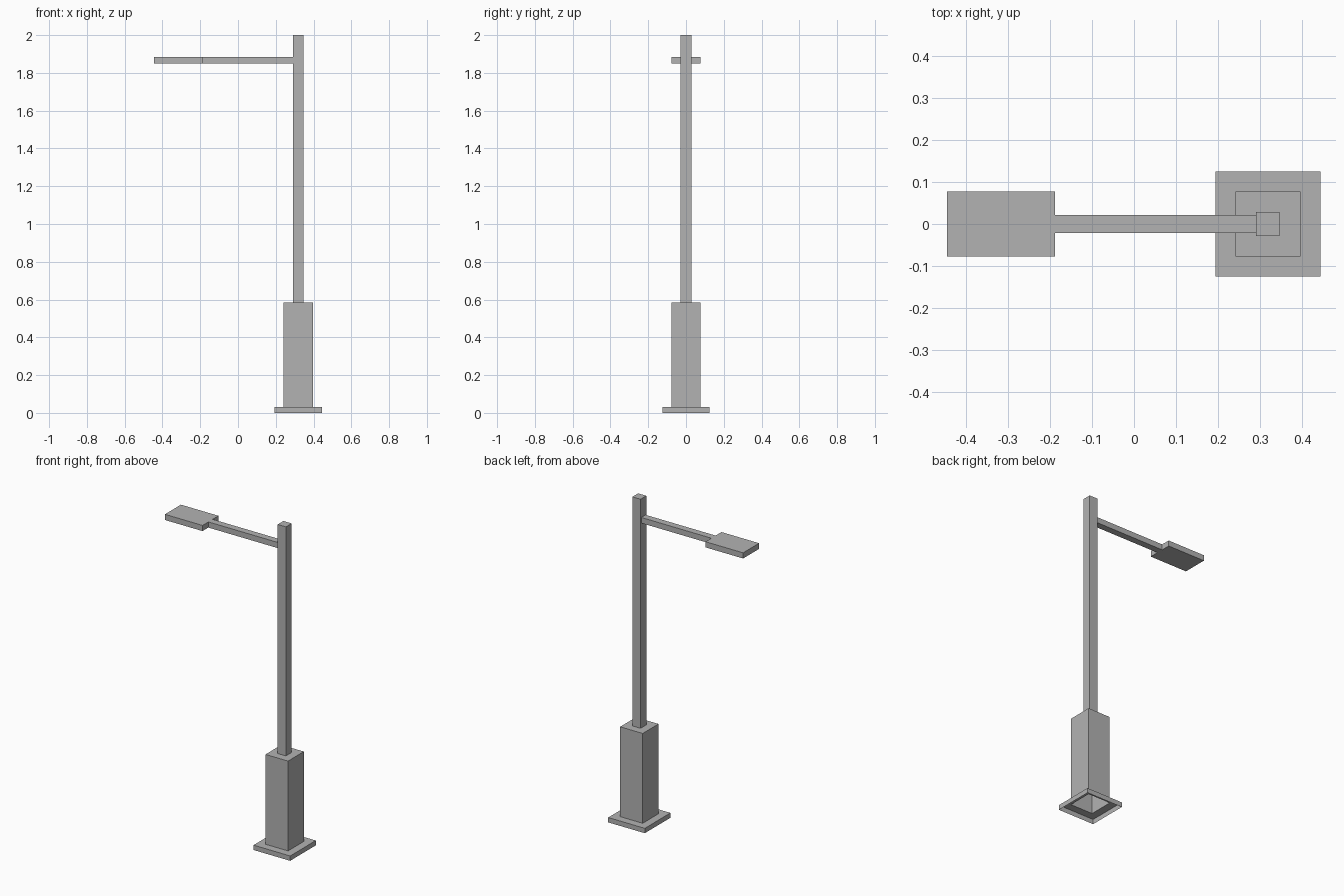
import bpy
import bmesh

cube = bpy.data.objects.get("Cube")
if cube:
    bpy.data.objects.remove(cube, do_unlink=True)

# Single grey paint
paint = bpy.data.materials.new("grey_metal")
paint.use_nodes = True
GREY = (0.45, 0.45, 0.45, 1)
paint.diffuse_color = GREY
paint.node_tree.nodes["Principled BSDF"].inputs["Base Color"].default_value = GREY

POST_X = 0.319


def ring(bm, x, half, z):
    corners = ((-1, -1), (1, -1), (1, 1), (-1, 1))
    return [bm.verts.new((x + half * a, half * b, z)) for a, b in corners]


def finish(name, bm):
    mesh = bpy.data.meshes.new(name)
    bm.to_mesh(mesh)
    bm.free()
    mesh.materials.append(paint)
    obj = bpy.data.objects.new(name, mesh)
    bpy.context.collection.objects.link(obj)


def stepped_shell(name, steps):
    """Square shell through (half width, height) steps, capped on top, open below."""
    bm = bmesh.new()
    rings = [ring(bm, POST_X, half, z) for half, z in steps]
    for low, high in zip(rings, rings[1:]):
        for i in range(4):
            j = (i + 1) % 4
            bm.faces.new((low[i], low[j], high[j], high[i]))
    bm.faces.new(rings[-1])
    finish(name, bm)


def box(name, x0, x1, half_y, z0, z1):
    bm = bmesh.new()
    bmesh.ops.create_cube(bm, size=1)
    for v in bm.verts:
        v.co.x = x1 if v.co.x > 0 else x0
        v.co.y *= 2 * half_y
        v.co.z = z1 if v.co.z > 0 else z0
    finish(name, bm)


# Hollow foot, pedestal and pole
stepped_shell("post", [(0.125, 0), (0.125, 0.03), (0.077, 0.03),
                       (0.077, 0.585), (0.028, 0.585), (0.028, 2)])
# Arm and lamp head
box("arm", -0.188, POST_X - 0.028, 0.021, 1.85, 1.885)
box("lamp_head", -0.445, -0.188, 0.078, 1.85, 1.885)
